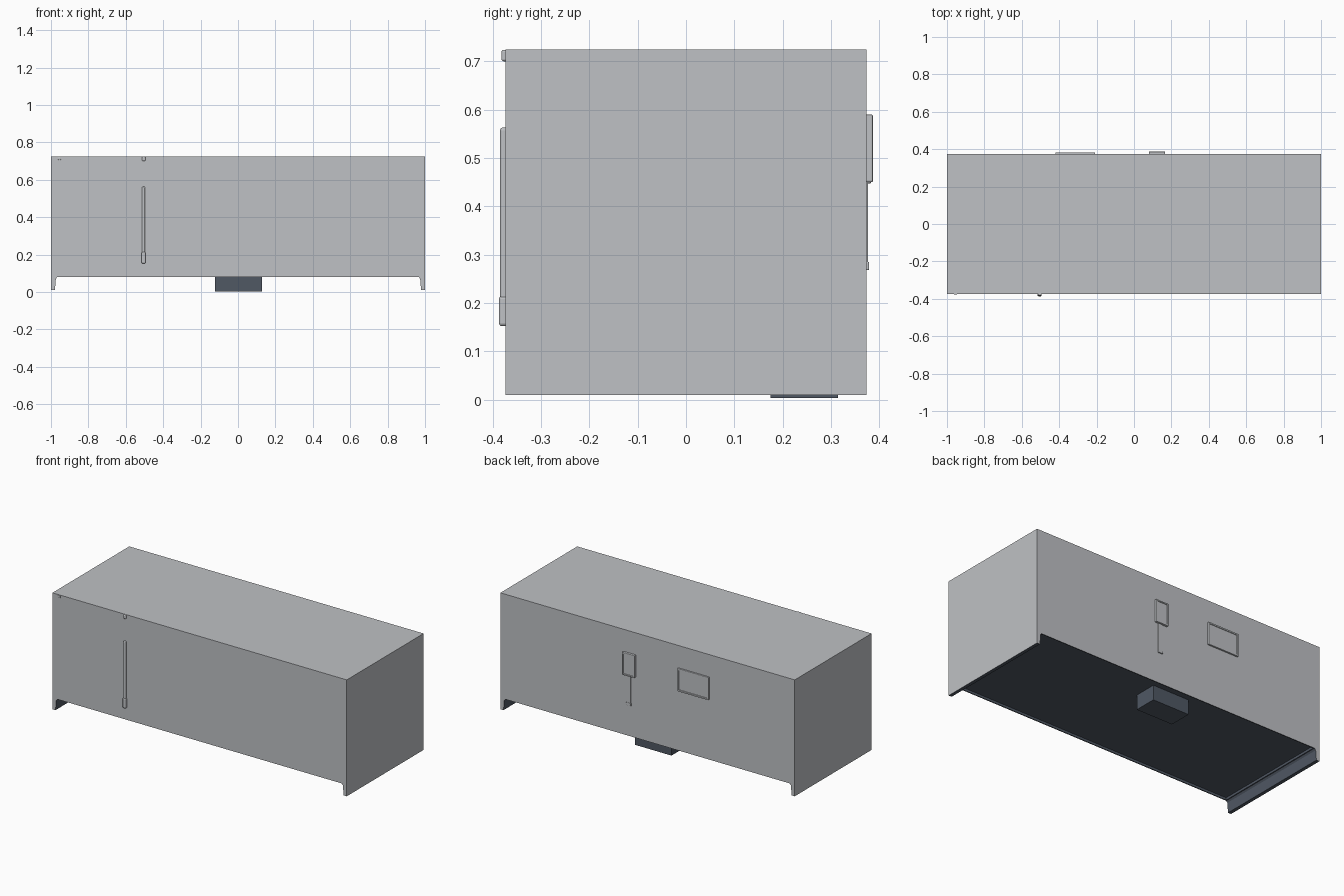
import bpy, bmesh
from mathutils import Vector

if "Cube" in bpy.data.objects:
    bpy.data.objects.remove(bpy.data.objects["Cube"])


def material(name, rgb):
    m = bpy.data.materials.new(name)
    m.diffuse_color = (*rgb, 1)
    m.use_nodes = True
    m.node_tree.nodes["Principled BSDF"].inputs["Base Color"].default_value = m.diffuse_color
    return m


GREY = material("light_grey", (0.52, 0.535, 0.555))
SLATE = material("dark_slate", (0.08, 0.098, 0.127))


def finish(bm, name, mats):
    bmesh.ops.recalc_face_normals(bm, faces=bm.faces[:])
    mesh = bpy.data.meshes.new(name)
    bm.to_mesh(mesh)
    bm.free()
    for m in mats:
        mesh.materials.append(m)
    ob = bpy.data.objects.new(name, mesh)
    bpy.context.collection.objects.link(ob)
    return ob


def box(name, lo, hi, mat, bevel=0.0, segments=2, panel=None):
    """Box between two corners; panel=(rim, depth) sinks a panel in the +y face."""
    bm = bmesh.new()
    bmesh.ops.create_cube(bm, size=1)
    lo, hi = Vector(lo), Vector(hi)
    for v in bm.verts:
        v.co = Vector([(lo[i] + hi[i]) / 2 + v.co[i] * (hi[i] - lo[i]) for i in range(3)])
    if bevel:
        bmesh.ops.bevel(bm, geom=bm.edges[:], offset=bevel, segments=segments,
                        profile=0.5, affect='EDGES')
    if panel:
        bm.normal_update()
        face = max((f for f in bm.faces if f.normal.y > 0.9), key=lambda f: f.calc_area())
        bmesh.ops.inset_region(bm, faces=[face], thickness=panel[0], depth=0)
        bmesh.ops.inset_region(bm, faces=[face], thickness=0.002, depth=panel[1])
    return finish(bm, name, [mat])


# Cabinet: side panels run down as legs, underside sits higher and is recessed
bm = bmesh.new()
half = [(1, 0.725), (1, 0.01), (0.979, 0.01), (0.974, 0.07), (0.966, 0.08)]
profile = half + [(-x, z) for x, z in reversed(half)]
front = bm.faces.new([bm.verts.new((x, -0.373, z)) for x, z in profile])
ext = bmesh.ops.extrude_face_region(bm, geom=[front])
bmesh.ops.translate(bm, vec=(0, 0.746, 0),
                    verts=[g for g in ext["geom"] if isinstance(g, bmesh.types.BMVert)])
bmesh.ops.recalc_face_normals(bm, faces=bm.faces[:])
floor = max((f for f in bm.faces if f.normal.z < -0.9), key=lambda f: f.calc_area())
bmesh.ops.inset_region(bm, faces=[floor], thickness=0.008, depth=0)
bmesh.ops.inset_region(bm, faces=[floor], thickness=0.0005, depth=-0.014)
bm.normal_update()
for f in bm.faces:
    c = f.calc_center_median()
    low_inside = c.z < 0.11 and abs(c.x) < 0.99
    f.material_index = 1 if f.normal.z < -0.5 or low_inside else 0
finish(bm, "cabinet", [GREY, SLATE])

# Support block under the floor, near the back
box("support_block", (-0.122, 0.175, 0.003), (0.127, 0.315, 0.096), SLATE)

# Front: long pull handle with end caps, and small latches at the top edge
box("front_handle", (-0.513, -0.385, 0.155), (-0.496, -0.365, 0.563), GREY, 0.006, 3)
box("handle_foot", (-0.516, -0.387, 0.152), (-0.494, -0.365, 0.215), GREY, 0.007, 3)
box("top_latch", (-0.513, -0.382, 0.70), (-0.495, -0.365, 0.724), GREY, 0.005, 3)
box("corner_latch", (-0.963, -0.377, 0.706), (-0.946, -0.365, 0.722), GREY, 0.003)

# Back: switch box with its hanging strap, and a wide framed plate
box("switch_box", (0.08, 0.36, 0.45), (0.166, 0.387, 0.59), GREY, 0.003, 2, (0.008, -0.003))
box("switch_strap", (0.112, 0.36, 0.272), (0.142, 0.377, 0.455), GREY, 0.002)
box("strap_end", (0.110, 0.36, 0.268), (0.144, 0.379, 0.285), GREY, 0.002)
box("framed_plate", (-0.42, 0.36, 0.447), (-0.208, 0.383, 0.588), GREY, 0.003, 2, (0.01, -0.003))
